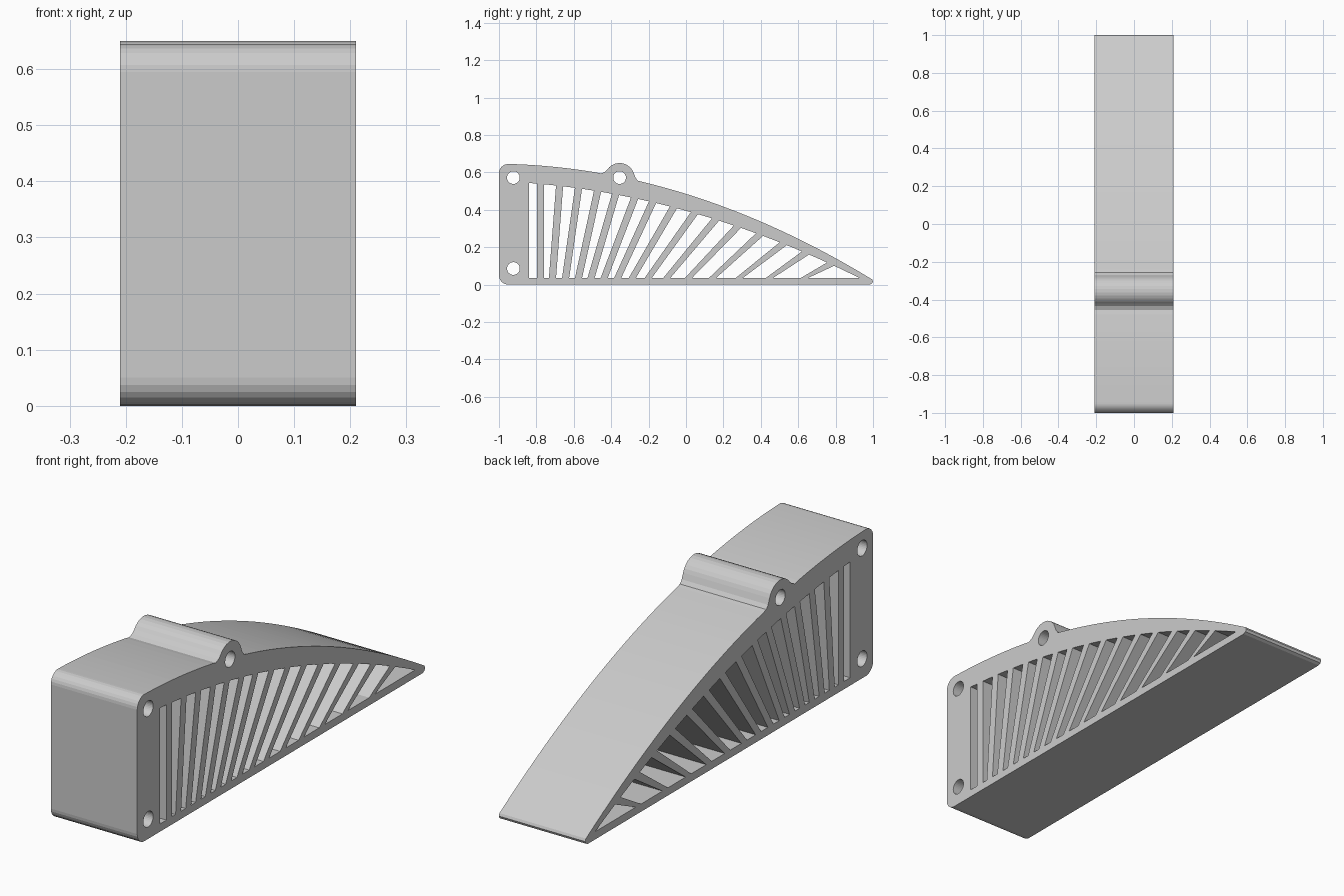
import bpy, bmesh
from math import sin, cos, radians
from mathutils import Matrix

if "Cube" in bpy.data.objects:
    bpy.data.objects.remove(bpy.data.objects["Cube"])

HALF_WIDTH = 0.21


def parabola(p, q, r):
    """Height function of the gentle arc through three (y, z) points."""
    s1 = (q[1] - p[1]) / (q[0] - p[0])
    s2 = (r[1] - q[1]) / (r[0] - q[0])
    k = (s2 - s1) / (r[0] - p[0])
    return lambda y: p[1] + s1 * (y - p[0]) + k * (y - p[0]) * (y - q[0])


def arc(cy, cz, r, a0, a1, n):
    angles = [radians(a0 + (a1 - a0) * i / n) for i in range(n + 1)]
    return [(cy + r * cos(a), cz + r * sin(a)) for a in angles]


def along(f, y0, y1, n):
    return [(y0 + (y1 - y0) * i / n, f(y0 + (y1 - y0) * i / n)) for i in range(n + 1)]


outer = parabola((-0.95, 0.645), (0, 0.485), (0.98, 0.037))
inner = parabola((-0.835, 0.543), (0.01, 0.392), (0.93, 0.034))

# Outer outline, counter-clockwise: base, tip, curved top, lug, rear corners
outline = arc(-0.95, 0.05, 0.05, 180, 270, 6)
outline += [(0.982, 0), (0.995, 0.006), (1.0, 0.017), (0.995, 0.028)]
outline += along(outer, 0.98, -0.24, 24)
outline += [(-0.258, 0.556), (-0.27, 0.572)]
outline += arc(-0.355, 0.57, 0.08, 20, 145, 10)
outline += [(-0.435, 0.602), (-0.455, 0.594)]
outline += along(outer, -0.48, -0.945, 10)
outline += arc(-0.95, 0.595, 0.05, 95, 180, 6)

# Pin holes
loops = [outline]
for y, z in [(-0.923, 0.572), (-0.923, 0.086), (-0.355, 0.572)]:
    loops.append(arc(y, z, 0.034, 0, 348.75, 31))

# Fanned slots between the slanted ribs
FLOOR, HALF_RIB = 0.034, 0.019
rib_foot = [-.778, -.714, -.644, -.575, -.508, -.438, -.366, -.288,
            -.203, -.104, .012, .14, .283, .444, .63]
rib_head = [-.778, -.676, -.575, -.473, -.377, -.275, -.179, -.067,
            .045, .158, .275, .393, .52, .639, .773]
foot_edges = [-0.84 - HALF_RIB] + rib_foot
head_edges = [-0.84 - HALF_RIB] + rib_head
for i in range(len(rib_foot)):
    a, b = foot_edges[i] + HALF_RIB, rib_foot[i] - HALF_RIB
    c, d = rib_head[i] - HALF_RIB, head_edges[i] + HALF_RIB
    loops.append([(a, FLOOR), (b, FLOOR)] + along(inner, c, d, 2))
loops.append([(rib_foot[-1] + HALF_RIB, FLOOR), (0.93, FLOOR)]
             + along(inner, 0.925, rib_head[-1] + HALF_RIB, 2))

# Filled profile extruded across the width
curve = bpy.data.curves.new("ribbed_wedge_profile", 'CURVE')
curve.dimensions = '2D'
curve.fill_mode = 'BOTH'
curve.extrude = HALF_WIDTH
for pts in loops:
    sp = curve.splines.new('POLY')
    sp.points.add(len(pts) - 1)
    for p, (y, z) in zip(sp.points, pts):
        p.co = (y, z, 0, 1)
    sp.use_cyclic_u = True
    sp.use_smooth = False
body = bpy.data.objects.new("ribbed_wedge", curve)
bpy.context.collection.objects.link(body)
bpy.context.view_layer.objects.active = body
body.select_set(True)
bpy.ops.object.convert(target='MESH')
body = bpy.context.object

# Stand the profile upright, weld caps to walls
body.data.transform(Matrix.Rotation(radians(90), 4, 'Z') @ Matrix.Rotation(radians(90), 4, 'X'))
bm = bmesh.new()
bm.from_mesh(body.data)
bmesh.ops.remove_doubles(bm, verts=bm.verts, dist=1e-5)
bmesh.ops.recalc_face_normals(bm, faces=bm.faces)
for f in bm.faces:
    f.smooth = False
bm.to_mesh(body.data)
bm.free()
